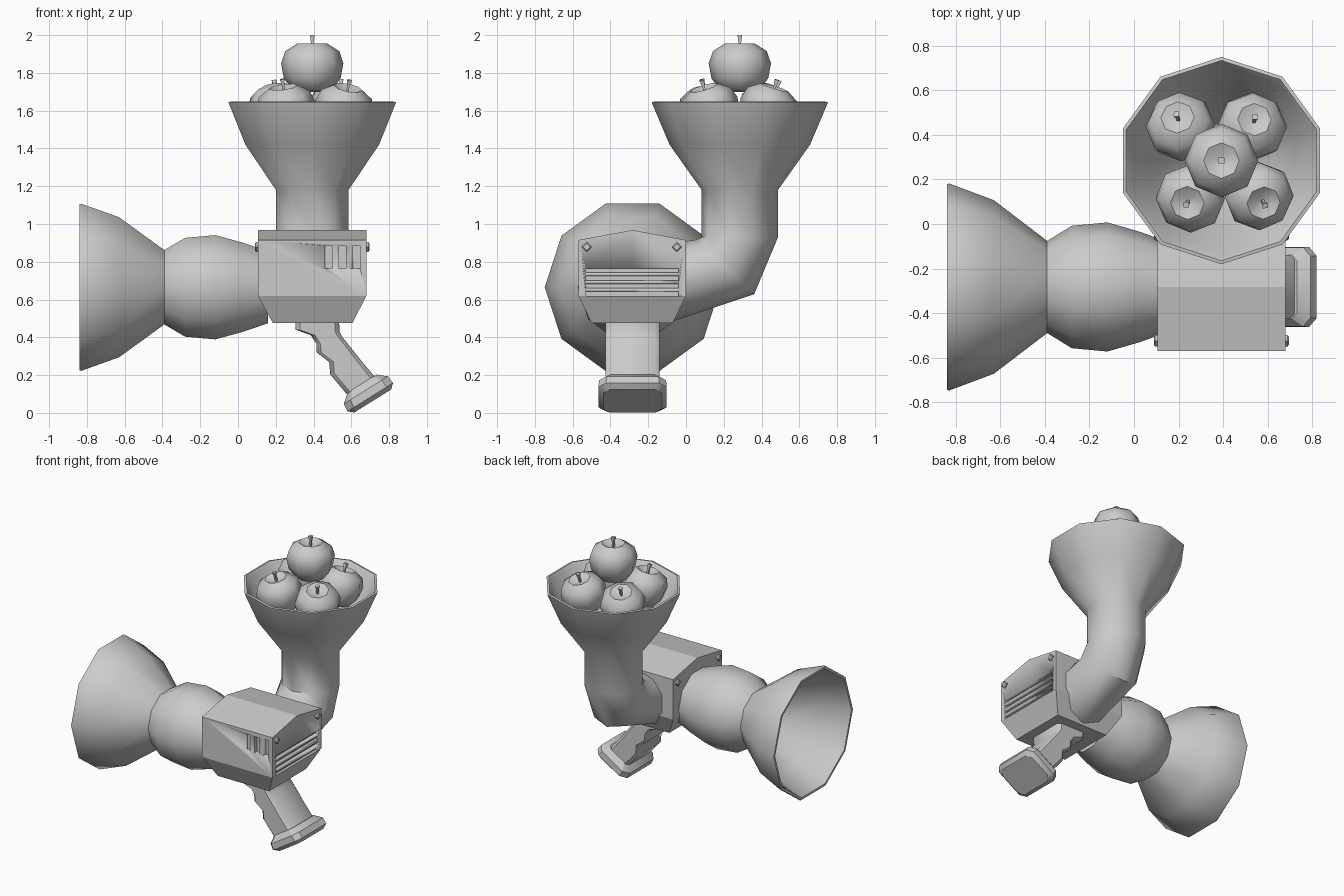
import bpy, bmesh, math
from mathutils import Vector, Matrix

if "Cube" in bpy.data.objects:
    bpy.data.objects.remove(bpy.data.objects["Cube"])

X, Y, Z = Vector((1, 0, 0)), Vector((0, 1, 0)), Vector((0, 0, 1))
AX_Y, AX_Z = -0.283, 0.665      # barrel axis
HOP_X, HOP_Y = 0.393, 0.285     # hopper axis


def finish(name, bm, angle=45):
    bmesh.ops.recalc_face_normals(bm, faces=bm.faces)
    me = bpy.data.meshes.new(name)
    bm.to_mesh(me)
    bm.free()
    ob = bpy.data.objects.new(name, me)
    bpy.context.collection.objects.link(ob)
    bpy.ops.object.select_all(action='DESELECT')
    ob.select_set(True)
    bpy.context.view_layer.objects.active = ob
    bpy.ops.object.shade_smooth_by_angle(angle=math.radians(angle))
    return ob


def loft(bm, rings):
    """Skin equal-length rings of points and cap both ends."""
    loops = [[bm.verts.new(p) for p in r] for r in rings]
    n = len(loops[0])
    for a, b in zip(loops, loops[1:]):
        for i in range(n):
            j = (i + 1) % n
            bm.faces.new((a[i], a[j], b[j], b[i]))
    bm.faces.new(loops[0][::-1])
    bm.faces.new(loops[-1])


def ring(c, p, q, r, n=10):
    c = Vector(c)
    return [c + r * (math.cos(t) * p + math.sin(t) * q)
            for t in (2 * math.pi * i / n for i in range(n))]


def block_ring(a, b, h, ch):
    """Chamfered rectangle from a to b (x, z), half width h in y."""
    a, b = Vector((a[0], 0, a[1])), Vector((b[0], 0, b[1]))
    u = (b - a).normalized() * ch
    pts = [(a, -h + ch), (a + u, -h), (b - u, -h), (b, -h + ch),
           (b, h - ch), (b - u, h), (a + u, h), (a, h - ch)]
    return [p + Y * (AX_Y + y) for p, y in pts]


def add_box(bm, lo, hi):
    lo, hi = Vector(lo), Vector(hi)
    m = Matrix.Translation((lo + hi) / 2) @ Matrix.Diagonal((*(hi - lo), 1))
    bmesh.ops.create_cube(bm, size=1, matrix=m)


# barrel: bulb and hollow flared muzzle
bm = bmesh.new()
barrel = [(0.16, 0.2), (0.02, 0.25), (-0.12, 0.29), (-0.28, 0.275), (-0.39, 0.207),
          (-0.63, 0.39), (-0.83, 0.465), (-0.84, 0.462), (-0.84, 0.445),
          (-0.82, 0.435), (-0.62, 0.36), (-0.39, 0.18)]
loft(bm, [ring((x, AX_Y, AX_Z), Y, Z, r) for x, r in barrel])
finish("barrel", bm)

# feed elbow and hopper funnel in one skin
bm = bmesh.new()
rings = [ring((HOP_X, -0.06, 0.695), -Z, X, 0.207),
         ring((HOP_X, 0.205, 0.772), Vector((0, 0.31, -0.285)).normalized(), X, 0.212)]
hopper = [(0.93, 0.202), (1.18, 0.202), (1.42, 0.372), (1.635, 0.463), (1.645, 0.466),
          (1.648, 0.45), (1.63, 0.435), (1.42, 0.345), (1.18, 0.17)]
rings += [ring((HOP_X, HOP_Y, z), Y, X, r) for z, r in hopper]
loft(bm, rings)
finish("hopper", bm)

# motor housing: gabled box with tapered underside
bm = bmesh.new()


def house_ring(x0, x1, y0, y1, z, zmid):
    xs = [(x0, y0), (x1, y0), (x1, AX_Y), (x1, y1), (x0, y1), (x0, AX_Y)]
    return [(x, y, zmid if y == AX_Y else z) for x, y in xs]


hr = [house_ring(0.185, 0.605, -0.5, -0.07, 0.475, 0.475),
      house_ring(0.105, 0.68, -0.57, 0.0, 0.62, 0.62),
      house_ring(0.105, 0.68, -0.57, 0.0, 0.915, 0.968)]
loft(bm, hr[:3])
roof = max(bm.faces, key=lambda f: f.calc_center_median().z)
rv = [v for v in roof.verts if abs(v.co.y - AX_Y) < 1e-4]
bmesh.utils.face_split(roof, rv[0], rv[1])
housing = finish("motor_housing", bm, 15)

# vent slots cut into the end and the front
bm = bmesh.new()
for i in range(4):
    z = 0.63 + 0.041 * i
    add_box(bm, (0.66, -0.53, z - 0.01), (0.72, -0.04, z + 0.012))
for i in range(3):
    x = 0.48 + 0.074 * i
    add_box(bm, (x - 0.019, -0.62, 0.765), (x + 0.019, -0.545, 0.885))
cutter = finish("vent_cutter", bm)
cutter.hide_render = True
mod = housing.modifiers.new("vents", 'BOOLEAN')
mod.object, mod.solver = cutter, 'EXACT'
bpy.context.view_layer.objects.active = housing
bpy.ops.object.modifier_apply(modifier=mod.name)
bpy.data.objects.remove(cutter)

# screws at the upper corners of both ends
bm = bmesh.new()
for face, d in ((0.68, 1), (0.105, -1)):
    for y in (-0.525, -0.048):
        loft(bm, [ring((face + d * o, y, 0.878), Y, Z, r, 4)
                  for o, r in ((-0.02, 0.026), (0.01, 0.026), (0.016, 0.018))])
finish("screws", bm, 20)

# grip with finger bumps
bm = bmesh.new()
grip = [((.305, .5), (.535, .5)), ((.305, .44), (.537, .43)), ((.385, .412), (.55, .405)),
        ((.415, .365), (.58, .368)), ((.417, .32), (.61, .33)), ((.483, .268), (.64, .292)),
        ((.488, .204), (.675, .25)), ((.575, .1), (.725, .19))]
loft(bm, [block_ring(a, b, 0.143, 0.022) for a, b in grip])
finish("grip", bm)

# flared foot of the grip
bm = bmesh.new()
c, u, n = Vector((.713, .063)), Vector((.848, .53)), Vector((.53, -.848))
foot = [(-.108, .09, .143, .025), (-.068, .138, .178, .04),
        (-.024, .142, .18, .04), (0, .115, .155, .035)]
loft(bm, [block_ring(c + n * d - u * s, c + n * d + u * s, h, ch) for d, s, h, ch in foot])
finish("grip_foot", bm, 30)

# apples with stems
body = [(.05, -.13), (.1, -.125), (.15, -.06), (.165, .02), (.143, .085), (.08, .125), (.02, .095)]
stem = [(.01, .085), (.01, .13), (.018, .17)]
apples = [((HOP_X, HOP_Y, 1.83), (0, 0, 1), 1.0),
          ((.21, .435, 1.61), (-.13, .4, 1), .95), ((.53, .435, 1.61), (.1, .3, 1), .95),
          ((.255, .118, 1.61), (-.13, -.2, 1), .95), ((.56, .128, 1.61), (.2, -.3, 1), .95)]
for i, (loc, up, s) in enumerate(apples):
    bm = bmesh.new()
    loft(bm, [ring((0, 0, z), Y, X, r, 8) for r, z in body])
    loft(bm, [ring((0, 0, z), (X + Y).normalized(), (X - Y).normalized(), r, 4) for r, z in stem])
    rot = Z.rotation_difference(Vector(up)).to_matrix().to_4x4()
    bm.transform(Matrix.Translation(loc) @ rot @ Matrix.Scale(s, 4))
    finish(f"apple_{i + 1}", bm, 60)
